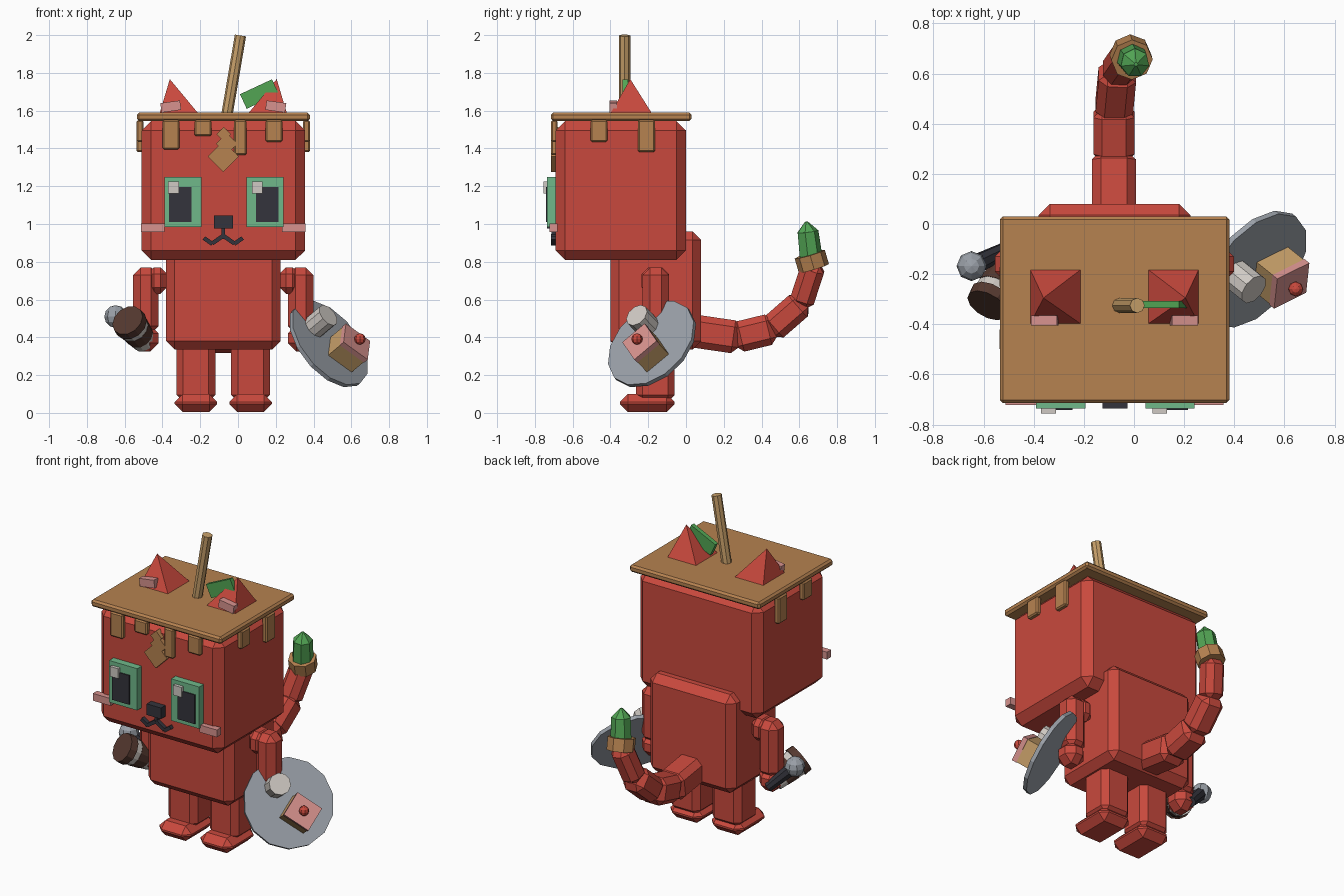
import bpy, bmesh
from math import radians
from mathutils import Matrix, Vector as V

if "Cube" in bpy.data.objects:
    bpy.data.objects.remove(bpy.data.objects["Cube"])

MID = -0.078  # symmetry plane of the figure


def material(name, rgb):
    m = bpy.data.materials.new(name)
    m.diffuse_color = [((c / 255 + 0.055) / 1.055) ** 2.4 for c in rgb] + [1]
    m.use_nodes = True
    m.node_tree.nodes["Principled BSDF"].inputs["Base Color"].default_value = m.diffuse_color
    return m


RED = material("red", (201, 73, 61))
BROWN = material("caramel", (182, 130, 80))
GREEN = material("green", (82, 165, 84))
TEAL = material("teal", (112, 184, 138))
BLACK = material("charcoal", (52, 52, 60))
PINK = material("pink", (215, 146, 142))
GREY = material("grey", (154, 160, 168))
WHITE = material("off_white", (208, 202, 196))
DARK = material("dark_brown", (84, 56, 47))
TAN = material("tan", (200, 160, 106))


def finish(name, bm, mat, matrix=None):
    if matrix:
        bm.transform(matrix)
    bmesh.ops.recalc_face_normals(bm, faces=bm.faces)
    me = bpy.data.meshes.new(name)
    bm.to_mesh(me)
    bm.free()
    me.materials.append(mat)
    ob = bpy.data.objects.new(name, me)
    bpy.context.collection.objects.link(ob)
    return ob


def frame(centre, z, x=(1, 0, 0)):
    """Matrix whose local z follows one direction and local x leans to another."""
    z = V(z).normalized()
    x = V(x)
    x = (x - z * x.dot(z)).normalized()
    m = Matrix((x, z.cross(x), z)).transposed().to_4x4()
    return Matrix.Translation(V(centre)) @ m


def block(name, mat, size, matrix, bevel=0.0):
    bm = bmesh.new()
    bmesh.ops.create_cube(bm, size=1, matrix=Matrix.Diagonal((*size, 1)))
    if bevel:
        bmesh.ops.bevel(bm, geom=bm.edges[:], offset=bevel, segments=1,
                        affect='EDGES', clamp_overlap=True)
    return finish(name, bm, mat, matrix)


def box(name, mat, x, y, z, bevel=0.0):
    lo, hi = V((x[0], y[0], z[0])), V((x[1], y[1], z[1]))
    return block(name, mat, hi - lo, Matrix.Translation((lo + hi) / 2), bevel)


def pair(name, mat, x, y, z, bevel=0.0):
    box("left_" + name, mat, x, y, z, bevel)
    box("right_" + name, mat, (2 * MID - x[1], 2 * MID - x[0]), y, z, bevel)


def rod(name, mat, a, b, r0, r1=None, sides=10):
    a, b = V(a), V(b)
    bm = bmesh.new()
    bmesh.ops.create_cone(bm, cap_ends=True, segments=sides, radius1=r0,
                          radius2=r0 if r1 is None else r1, depth=(b - a).length)
    return finish(name, bm, mat, frame((a + b) / 2, b - a))


def ball(name, mat, centre, r):
    bm = bmesh.new()
    bmesh.ops.create_uvsphere(bm, u_segments=8, v_segments=6, radius=r)
    return finish(name, bm, mat, Matrix.Translation(V(centre)))


# head, body and limbs
box("head", RED, (-0.51, 0.355), (-0.69, 0.0), (0.81, 1.545), 0.05)
box("body", RED, (-0.38, 0.225), (-0.40, 0.08), (0.335, 0.96), 0.045)
pair("leg", RED, (-0.325, -0.12), (-0.265, -0.06), (0.06, 0.38), 0.035)
pair("foot", RED, (-0.335, -0.11), (-0.35, -0.06), (0.005, 0.10), 0.042)
pair("shoulder", RED, (-0.48, -0.375), (-0.235, -0.09), (0.63, 0.77), 0.035)
pair("arm", RED, (-0.555, -0.42), (-0.23, -0.09), (0.42, 0.77), 0.04)
pair("hand", RED, (-0.56, -0.42), (-0.24, -0.09), (0.325, 0.465), 0.045)

# glazed slab on the head with drips
box("top_slab", BROWN, (-0.535, 0.38), (-0.715, 0.03), (1.545, 1.59), 0.012)
for x0, x1, z in ((-0.40, -0.31, 1.395), (-0.23, -0.14, 1.465),
                  (-0.02, 0.045, 1.365), (0.145, 0.235, 1.435)):
    box("front_drip", BROWN, (x0, x1), (-0.715, -0.68), (z, 1.55), 0.008)
for y0, y1, z in ((-0.505, -0.415, 1.435), (-0.255, -0.165, 1.38)):
    pair("side_drip", BROWN, (-0.537, -0.50), (y0, y1), (z, 1.55), 0.008)

# stacked diamond ornament on the forehead
for x, z, s in ((-0.078, 1.357, 0.115), (-0.06, 1.425, 0.08), (-0.075, 1.475, 0.055)):
    block("forehead_diamond", BROWN, (s, 0.04, s),
          Matrix.Translation((x, -0.695, z)) @ Matrix.Rotation(radians(45), 4, 'Y'))

# ears: pyramids with the tip leaning outward, pink inner plates
for side, s in (("left", 1), ("right", -1)):
    bm = bmesh.new()
    base = [bm.verts.new((MID + s * dx, y, 1.585)) for dx, y in
            ((-0.337, -0.40), (-0.132, -0.40), (-0.132, -0.18), (-0.337, -0.18))]
    tip = bm.verts.new((MID - s * 0.283, -0.295, 1.767))
    bm.faces.new(base)
    for i in range(4):
        bm.faces.new((base[i], base[(i + 1) % 4], tip))
    finish(side + "_ear", bm, RED)
    block(side + "_inner_ear", PINK, (0.105, 0.04, 0.05),
          Matrix.Translation((MID - s * 0.278, -0.385, 1.622))
          @ Matrix.Rotation(radians(-8 * s), 4, 'Y'))

# straw and leaf
rod("straw", TAN, (-0.06, -0.325, 1.57), (0.013, -0.325, 1.998), 0.03, sides=8)
block("leaf", GREEN, (0.187, 0.028, 0.085),
      Matrix.Translation((0.113, -0.322, 1.688)) @ Matrix.Rotation(radians(-25), 4, 'Y'))

# eyes
for side, x, p, h in (("left", -0.39, -0.365, -0.37), ("right", 0.045, 0.095, 0.073)):
    box(side + "_eye", TEAL, (x, x + 0.197), (-0.735, -0.68), (0.985, 1.25))
    box(side + "_pupil", BLACK, (p, p + 0.12), (-0.742, -0.70), (1.01, 1.195))
    box(side + "_eye_glint", WHITE, (h, h + 0.058), (-0.755, -0.70), (1.162, 1.225))

# cheeks, nose and mouth
pair("cheek", PINK, (-0.513, -0.39), (-0.722, -0.68), (0.957, 1.003))
box("nose", BLACK, (-0.126, -0.026), (-0.735, -0.68), (0.975, 1.045))
box("mouth_stem", BLACK, (-0.087, -0.069), (-0.712, -0.68), (0.92, 0.98))
for s in (-1, 1):
    for dx, z, w, tilt in ((0.03, 0.917, 0.07, 35), (0.08, 0.91, 0.055, -35)):
        block("mouth_corner", BLACK, (w, 0.035, 0.022),
              Matrix.Translation((MID + s * dx, -0.697, z))
              @ Matrix.Rotation(radians(s * tilt), 4, 'Y'))

# curled tail with ring and green tip
path = [(-0.08, 0.03, 0.435), (-0.08, 0.27, 0.40), (-0.08, 0.455, 0.445),
        (-0.065, 0.61, 0.58), (-0.02, 0.675, 0.78)]
for i, w in enumerate((0.175, 0.165, 0.15, 0.13)):
    a, b = V(path[i]), V(path[i + 1])
    block("tail_segment", RED, (w, w, (b - a).length + 0.03),
          frame((a + b) / 2, b - a), 0.035)
rod("tail_ring", BROWN, (-0.015, 0.677, 0.765), (-0.008, 0.655, 0.84), 0.083, sides=8)
rod("tail_tip", GREEN, (-0.008, 0.66, 0.82), (0.004, 0.643, 0.96), 0.063, 0.058, 7)
rod("tail_point", GREEN, (0.004, 0.643, 0.96), (0.008, 0.637, 1.012), 0.058, 0.008, 7)

# paper cup in the left hand: lid and banded body
rim, axis = V((-0.585, -0.325, 0.49)), V((0.42, 0.74, -0.52)).normalized()
for name, mat, s, e, r0, r1 in (("cup_lid", DARK, 0, 0.045, 0.088, 0.092),
                                ("cup_rim", WHITE, 0.045, 0.085, 0.084, 0.08),
                                ("cup_sleeve", DARK, 0.085, 0.16, 0.082, 0.074),
                                ("cup_base", WHITE, 0.16, 0.21, 0.072, 0.066)):
    rod(name, mat, rim + axis * s, rim + axis * e, r0, r1, 12)

# microphone behind the cup
rod("mic_handle", BLACK, (-0.63, -0.16, 0.495), (-0.51, -0.10, 0.37), 0.04, 0.03, 8)
ball("mic_head", GREY, (-0.648, -0.168, 0.51), 0.06)

# tilted plate by the right hand, with marshmallow, cake and cherry
n = V((0.66, -0.53, 0.55)).normalized()
c = V((0.48, -0.18, 0.365))
rod("plate", GREY, c - n * 0.012, c + n * 0.012, 0.268, sides=14)
m = V((0.445, -0.235, 0.49))
rod("marshmallow", WHITE, m - n * 0.065, m + n * 0.05, 0.065, sides=10)
k = V((0.59, -0.215, 0.345))
edge = (0.85, 0.276, -0.44)
block("cake_sponge", TAN, (0.165, 0.15, 0.10), frame(k - n * 0.02, n, edge))
block("cake_icing", PINK, (0.17, 0.155, 0.03), frame(k + n * 0.045, n, edge))
ball("cherry", RED, k + n * 0.085, 0.03)
